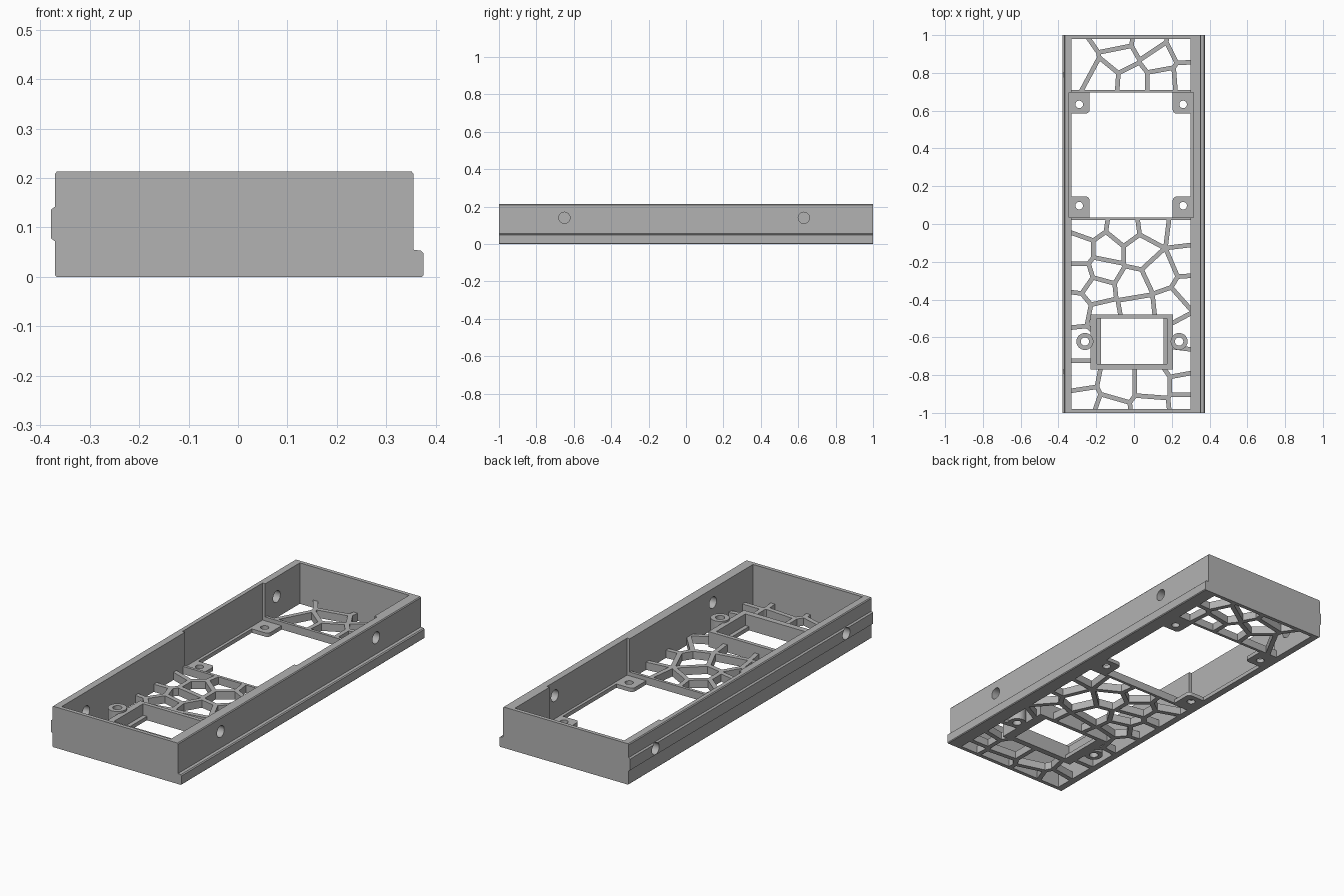
import bpy
import bmesh
import math
from mathutils import Vector

if "Cube" in bpy.data.objects:
    bpy.data.objects.remove(bpy.data.objects["Cube"])

grey = bpy.data.materials.new("plain grey")
grey.use_nodes = True
grey.diffuse_color = (0.45, 0.45, 0.45, 1)
grey.node_tree.nodes["Principled BSDF"].inputs["Base Color"].default_value = grey.diffuse_color

# Placement of a flat outline (a, b) at depth h, by extrusion axis
PLACE = {
    "X": lambda a, b, h: (h, a, b),
    "Y": lambda a, b, h: (a, h, b),
    "Z": lambda a, b, h: (a, b, h),
}


def prisms(name, outlines, low, high, axis="Z"):
    """One object made of straight extrusions of flat outlines."""
    bm = bmesh.new()
    for outline in outlines:
        base = bm.faces.new([bm.verts.new(PLACE[axis](a, b, low)) for a, b in outline])
        result = bmesh.ops.extrude_face_region(bm, geom=[base], use_keep_orig=True)
        shift = Vector(PLACE[axis](0, 0, high - low))
        moved = [v for v in result["geom"] if isinstance(v, bmesh.types.BMVert)]
        bmesh.ops.translate(bm, verts=moved, vec=shift)
    bmesh.ops.recalc_face_normals(bm, faces=bm.faces)
    mesh = bpy.data.meshes.new(name)
    bm.to_mesh(mesh)
    bm.free()
    mesh.materials.append(grey)
    obj = bpy.data.objects.new(name, mesh)
    bpy.context.collection.objects.link(obj)
    return obj


def rect(left, right, front, back):
    return [(left, front), (right, front), (right, back), (left, back)]


def circle(centre, radius, sides=32):
    turns = [math.tau * i / sides for i in range(sides)]
    return [(centre[0] + radius * math.cos(t), centre[1] + radius * math.sin(t)) for t in turns]


def carve(target, outlines, low, high, axis="Z"):
    """Cut extruded outlines out of the target."""
    cutter = prisms("cutter", outlines, low, high, axis)
    cutter.hide_render = True
    mod = target.modifiers.new("cut", "BOOLEAN")
    mod.operation = "DIFFERENCE"
    mod.solver = "EXACT"
    mod.object = cutter
    bpy.context.view_layer.objects.active = target
    bpy.ops.object.modifier_apply(modifier=mod.name)
    bpy.data.objects.remove(cutter)


def clip(poly, normal, limit):
    """Keep the part of a convex outline where p . normal <= limit."""
    kept = []
    for p, q in zip(poly, poly[1:] + poly[:1]):
        dp, dq = p.dot(normal) - limit, q.dot(normal) - limit
        if dp <= 0:
            kept.append(p)
        if dp * dq < 0:
            kept.append(p.lerp(q, dp / (dp - dq)))
    return kept


def cells(seeds, region, half_rib):
    """Cell outlines around the seeds, leaving ribs between them."""
    points = [Vector(s) for s in seeds]
    found = []
    for p in points:
        poly = [Vector(c) for c in region]
        for q in points:
            if q is not p:
                normal = (q - p).normalized()
                poly = clip(poly, normal, (p + q).dot(normal) / 2 - half_rib)
        if len(poly) > 2:
            found.append(poly)
    return found


LEFT, RIGHT, END = -0.33, 0.30, 0.98
RIB_TOP = 0.04
BAY_FRONT, BAY_BACK = 0.035, 0.695
PLATE_TOP = 0.02

# Outer shell: chamfered section with a foot lip on one side and a rail on the other
section = [
    (-.366, 0), (.371, 0), (.375, .004), (.375, .048), (.37, .053), (.355, .055),
    (.355, .208), (.351, .213), (-.366, .213), (-.37, .208),
    (-.37, .142), (-.378, .136), (-.378, .078), (-.37, .072), (-.37, .004),
]
shell = prisms("outer_shell", [section], -1, 1, "Y")
carve(shell, [rect(LEFT, RIGHT, -END, END)], -1, 1)
carve(shell, [rect(LEFT - .015, RIGHT + .015, BAY_FRONT, BAY_BACK)], PLATE_TOP, 1)

# Screw holes through both long walls
carve(shell, [circle((y, .14), .03) for y in (-.65, .63)], .2, .5, "X")
carve(shell, [circle((y, .11), .03) for y in (-.78, .79)], -.5, -.2, "X")

# Perforated floor behind and in front of the open bay
back_seeds = [
    (-.29, .84), (-.09, .98), (-.07, .88), (.07, .96), (.27, .94),
    (-.16, .77), (-.01, .76), (.13, .87), (.15, .76), (.28, .77),
]
front_seeds = [
    (-.24, 0), (-.05, -.03), (.1, -.01), (.26, -.03), (-.29, -.14), (-.14, -.14),
    (.03, -.14), (.28, -.2), (-.29, -.28), (-.16, -.24), (-.01, -.33), (.14, -.26),
    (-.19, -.35), (-.31, -.45), (-.16, -.48), (.01, -.45), (.2, -.43), (.29, -.35),
    (-.29, -.64), (.28, -.58), (-.29, -.81), (-.27, -.94), (-.09, -.85), (.1, -.85),
    (.28, -.85), (.28, -.96), (.09, -.98), (-.13, -.99), (.26, -.74),
]
bar = .015
overlap = .002


def floor(name, seeds, front, back, front_bar, back_bar):
    panel = prisms(name, [rect(LEFT - overlap, RIGHT + overlap, front, back)], 0, RIB_TOP)
    region = rect(LEFT, RIGHT, front + front_bar, back - back_bar)
    carve(panel, cells(seeds, region, .012), -1, 1)
    return panel


floor("back_floor", back_seeds, BAY_BACK, END + overlap, bar, overlap)
front_floor = floor("front_floor", front_seeds, -END - overlap, BAY_FRONT, overlap, bar)

# Raised rectangular mount with a screw boss at each end
opening = rect(-.197, .176, -.74, -.50)
frame = prisms("mount_frame", [rect(-.229, .206, -.771, -.479)], 0, .08)
boss_centres = [(-.26, -.622), (.239, -.622)]
bosses = prisms("mount_bosses", [circle(c, .045) for c in boss_centres], 0, .09)
boss_holes = [circle(c, .022) for c in boss_centres]
for part in (frame, front_floor):
    carve(part, [opening], -1, 1)
for part in (frame, front_floor, bosses):
    carve(part, boss_holes, -1, 1)
prisms("mount_ledges", [rect(-.2, -.175, -.745, -.495), rect(.155, .18, -.745, -.495)], 0, PLATE_TOP)

# Rounded corner tabs with screw holes around the open bay
size, rounding = .11, .02
for side, corner_x, direction_x in (("right", LEFT - .015, 1), ("left", RIGHT + .015, -1)):
    for end, corner_y, direction_y in (("front", BAY_FRONT, 1), ("back", BAY_BACK, -1)):
        inner = size - rounding
        arc = [(inner + rounding * math.sin(t), inner + rounding * math.cos(t))
               for t in (math.pi / 2 * (1 - i / 6) for i in range(7))]
        shape = [(0, 0), (size, 0)] + arc + [(0, size)]
        outline = [(corner_x + direction_x * a, corner_y + direction_y * b) for a, b in shape]
        tab = prisms(f"{end}_{side}_tab", [outline], 0, PLATE_TOP)
        hole = (corner_x + direction_x * .055, corner_y + direction_y * .062)
        carve(tab, [circle(hole, .02)], -1, 1)

# Smooth the round holes, keep the hard edges
bpy.ops.object.select_all(action="DESELECT")
for obj in bpy.context.collection.objects:
    if obj.type == "MESH":
        obj.select_set(True)
bpy.context.view_layer.objects.active = shell
bpy.ops.object.shade_smooth_by_angle(angle=math.radians(30))
